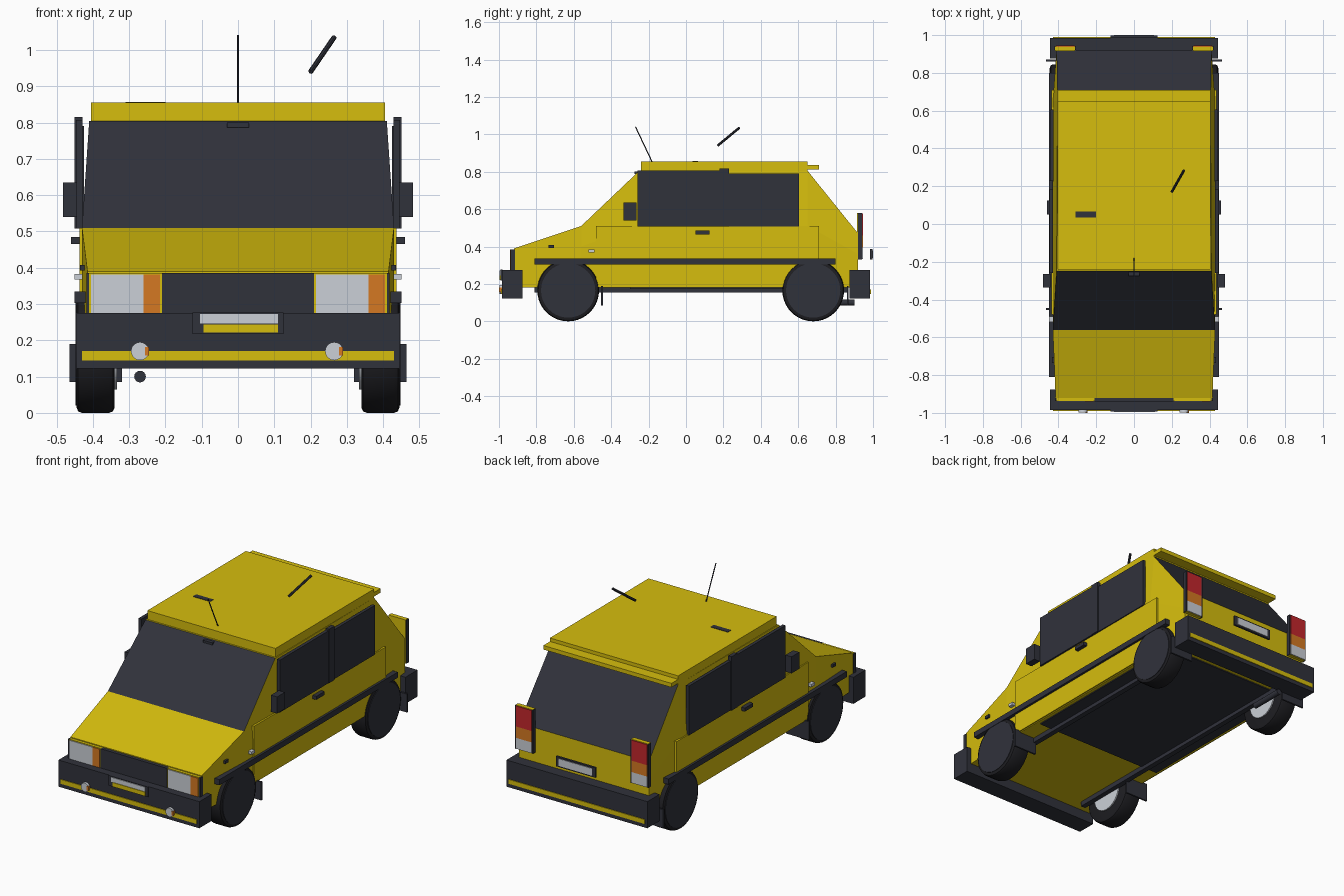
import bpy, bmesh, math
from mathutils import Vector

cube = bpy.data.objects.get("Cube")
if cube:
    bpy.data.objects.remove(cube, do_unlink=True)


def material(name, r, g, b):
    m = bpy.data.materials.new(name)
    m.use_nodes = True
    m.diffuse_color = (r, g, b, 1)
    bsdf = next(n for n in m.node_tree.nodes if n.type == 'BSDF_PRINCIPLED')
    bsdf.inputs["Base Color"].default_value = (r, g, b, 1)
    bsdf.inputs["Roughness"].default_value = 0.6
    return m


YELLOW = material("yellow paint", 0.67, 0.51, 0.004)
DARK = material("dark trim", 0.03, 0.032, 0.044)
TYRE = material("black rubber", 0.013, 0.013, 0.016)
SILVER = material("silver lens", 0.6, 0.63, 0.68)
ORANGE = material("orange lens", 0.66, 0.19, 0.016)
RED = material("red lens", 0.55, 0.02, 0.025)


def finish(name, bm, *mats):
    bmesh.ops.recalc_face_normals(bm, faces=bm.faces)
    me = bpy.data.meshes.new(name)
    bm.to_mesh(me)
    bm.free()
    for m in mats:
        me.materials.append(m)
    ob = bpy.data.objects.new(name, me)
    bpy.context.collection.objects.link(ob)
    return ob


def box(name, mat, x, y, z):
    """Box from (low, high) pairs on each axis."""
    bm = bmesh.new()
    bmesh.ops.create_cube(bm, size=1)
    for v in bm.verts:
        v.co = [(a + b) / 2 + c * (b - a) for (a, b), c in zip((x, y, z), v.co)]
    return finish(name, bm, mat)


def pair(name, mat, x, y, z):
    """The same box on both sides."""
    box("left_" + name, mat, x, y, z)
    box("right_" + name, mat, (-x[1], -x[0]), y, z)


def rod(name, mat, start, end, radius, sides=12, bevel=0):
    a, b = Vector(start), Vector(end)
    bm = bmesh.new()
    bmesh.ops.create_cone(bm, cap_ends=True, segments=sides, radius1=radius,
                          radius2=radius, depth=(b - a).length)
    if bevel:
        rims = [e for e in bm.edges if abs(e.verts[0].co.z - e.verts[1].co.z) < 1e-4]
        bmesh.ops.bevel(bm, geom=rims, offset=bevel, segments=2, affect='EDGES', profile=0.5)
    turn = (b - a).to_track_quat('Z', 'Y')
    for v in bm.verts:
        v.co = turn @ v.co + (a + b) / 2
    ob = finish(name, bm, mat)
    bpy.ops.object.select_all(action='DESELECT')
    ob.select_set(True)
    bpy.context.view_layer.objects.active = ob
    bpy.ops.object.shade_smooth_by_angle(angle=math.radians(35))
    return ob


# Body shell: stations of y, then (z, half width) at floor, belt and top
stations = [
    (-0.92, (0.18, 0.415), (0.30, 0.415), (0.39, 0.415)),
    (-0.56, (0.18, 0.43), (0.40, 0.43), (0.51, 0.43)),
    (-0.25, (0.18, 0.43), (0.51, 0.43), (0.805, 0.41)),
    (0.65, (0.18, 0.43), (0.51, 0.43), (0.805, 0.405)),
    (0.92, (0.18, 0.41), (0.36, 0.41), (0.47, 0.41)),
]
bm = bmesh.new()
rings = []
for y, low, belt, top in stations:
    outline = [(w, z) for z, w in (low, belt, top)] + [(-w, z) for z, w in (top, belt, low)]
    rings.append([bm.verts.new((x, y, z)) for x, z in outline])
for i, (a, b) in enumerate(zip(rings, rings[1:])):
    for j in range(6):
        k = (j + 1) % 6
        face = bm.faces.new((a[j], a[k], b[k], b[j]))
        # Windscreen and rear window are the two sloping top faces
        face.material_index = int(j == 2 and i in (1, 3))
bm.faces.new(rings[0])
bm.faces.new(rings[-1])
finish("body_shell", bm, YELLOW, DARK)

# Roof, spoiler and floor
box("roof", YELLOW, (-0.405, 0.405), (-0.24, 0.65), (0.79, 0.855))
box("rear_spoiler", YELLOW, (-0.405, 0.405), (0.64, 0.71), (0.812, 0.835))
box("floor_plate", DARK, (-0.41, 0.41), (-0.3, 0.78), (0.174, 0.184))
box("roof_vent", DARK, (-0.31, -0.2), (0.035, 0.065), (0.85, 0.857))
box("centre_mirror", DARK, (-0.03, 0.03), (-0.275, -0.24), (0.787, 0.8))
rod("antenna", DARK, (0, -0.18, 0.85), (0, -0.27, 1.04), 0.003, 8)
rod("loose_rod", DARK, (0.2, 0.17, 0.94), (0.265, 0.285, 1.035), 0.007, 8)

# Sides
pair("door_panel", YELLOW, (0.41, 0.437), (-0.48, 0.71), (0.185, 0.51))
pair("front_side_window", DARK, (0.428, 0.447), (-0.26, 0.225), (0.508, 0.807))
pair("rear_side_window", DARK, (0.425, 0.443), (0.225, 0.605), (0.508, 0.79))
pair("window_pillar", DARK, (0.428, 0.45), (0.18, 0.23), (0.508, 0.816))
pair("side_moulding", DARK, (0.41, 0.45), (-0.81, 0.80), (0.303, 0.335))
pair("wing_mirror", DARK, (0.443, 0.482), (-0.335, -0.265), (0.54, 0.635))
pair("door_handle", DARK, (0.43, 0.46), (0.05, 0.125), (0.465, 0.485))
pair("front_marker", DARK, (0.41, 0.435), (-0.735, -0.705), (0.392, 0.408))
pair("side_repeater", SILVER, (0.43, 0.45), (-0.52, -0.49), (0.367, 0.383))
pair("sill_rail", DARK, (0.305, 0.335), (-0.81, 0.87), (0.153, 0.182))

# Wheels, hubs and mud flaps
for side, s in (("left", 1), ("right", -1)):
    for end, y in (("front", -0.63), ("rear", 0.68)):
        rod(f"{side}_{end}_wheel", TYRE, (s * 0.34, y, 0.165), (s * 0.445, y, 0.165),
            0.165, 40, 0.015)
        rod(f"{side}_{end}_wheel_cover", DARK, (s * 0.44, y, 0.165), (s * 0.448, y, 0.165),
            0.145, 40)
        rod(f"{side}_{end}_inner_hub", SILVER, (s * 0.333, y, 0.165), (s * 0.342, y, 0.165),
            0.1, 32)
for end, y in (("front", -0.45), ("rear", 0.865)):
    pair(end + "_mud_flap", DARK, (0.32, 0.465), (y - 0.005, y + 0.005), (0.085, 0.19))
rod("exhaust_pipe", DARK, (-0.27, 0.7, 0.1), (-0.27, 0.9, 0.1), 0.016, 16)

# Bumpers
for end, s in (("front", -1), ("rear", 1)):
    box(end + "_bumper", DARK, (-0.445, 0.445), sorted((s * 0.875, s * 0.985)), (0.123, 0.275))
    box(end + "_bumper_stripe", YELLOW, (-0.43, 0.43), sorted((s * 0.98, s * 0.989)),
        (0.145, 0.17))

# Grille, headlamps with the same lens order on both sides, and fog lamps
box("grille", DARK, (-0.21, 0.21), (-0.94, -0.91), (0.27, 0.385))
for side, x in (("right", -0.405), ("left", 0.215)):
    box(side + "_headlamp_housing", YELLOW, (x - 0.005, x + 0.195), (-0.937, -0.91), (0.27, 0.385))
    box(side + "_headlamp", SILVER, (x, x + 0.145), (-0.941, -0.93), (0.275, 0.381))
    box(side + "_indicator", ORANGE, (x + 0.145, x + 0.19), (-0.941, -0.93), (0.275, 0.381))
pair("headlamp_side", DARK, (0.41, 0.418), (-0.937, -0.915), (0.275, 0.385))
for side, x in (("right", -0.27), ("left", 0.265)):
    rod(side + "_fog_lamp", SILVER, (x, -0.975, 0.17), (x, -0.998, 0.17), 0.025, 20)
    box(side + "_fog_lamp_edge", ORANGE, (x + 0.014, x + 0.025), (-1, -0.98), (0.158, 0.182))

# Number plates
box("front_plate_frame", DARK, (-0.125, 0.125), (-0.992, -0.98), (0.218, 0.276))
box("front_plate_top", SILVER, (-0.105, 0.11), (-0.996, -0.99), (0.246, 0.272))
box("front_plate_bottom", YELLOW, (-0.095, 0.11), (-0.996, -0.99), (0.221, 0.244))
box("rear_plate_frame", DARK, (-0.125, 0.125), (0.985, 0.997), (0.33, 0.387))
box("rear_plate", SILVER, (-0.105, 0.105), (0.992, 1.0), (0.338, 0.379))

# Tail lamps: housing with dark side trims and three stacked lenses
pair("tail_lamp_housing", YELLOW, (0.312, 0.418), (0.915, 0.94), (0.33, 0.58))
pair("tail_lamp_outer_trim", DARK, (0.416, 0.422), (0.92, 0.942), (0.33, 0.578))
pair("tail_lamp_inner_trim", DARK, (0.308, 0.314), (0.92, 0.942), (0.33, 0.578))
for name, mat, z in (("stop", RED, (0.46, 0.577)), ("turn", ORANGE, (0.395, 0.46)),
                     ("reverse", SILVER, (0.333, 0.395))):
    pair(name + "_lens", mat, (0.316, 0.414), (0.935, 0.945), z)
